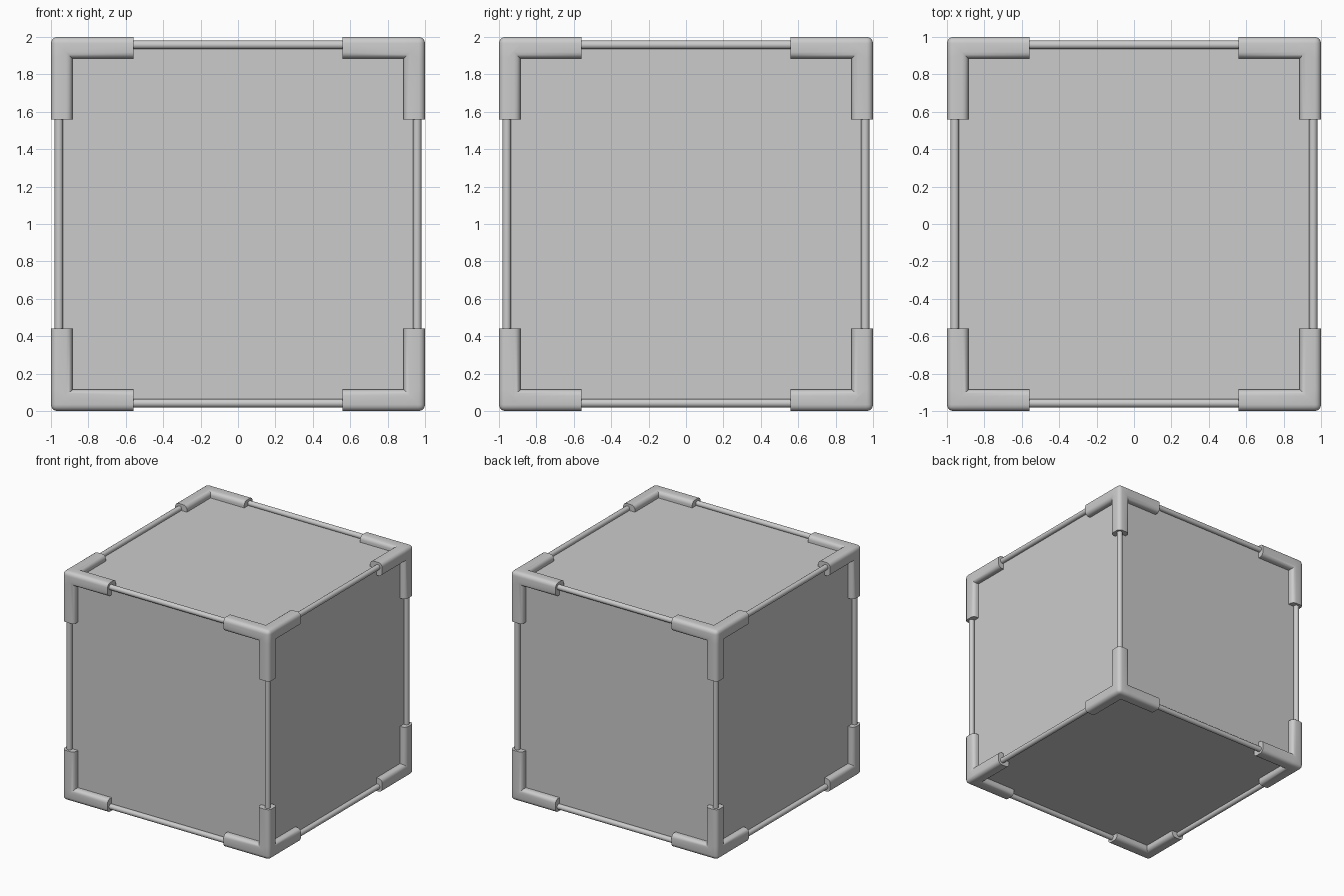
import bpy, bmesh, math
from mathutils import Vector

if "Cube" in bpy.data.objects:
    bpy.data.objects.remove(bpy.data.objects["Cube"])

C = Vector((0, 0, 1))          # centre of the cube
FACE, ROD, ROD_R = 0.945, 0.958, 0.023
WIDE, LONG, ROUND = 0.115, 0.44, 0.034


def box(name, lo, hi):
    bpy.ops.mesh.primitive_cube_add(size=1, location=(Vector(lo) + Vector(hi)) / 2)
    ob = bpy.context.object
    ob.name = name
    ob.scale = [abs(b - a) for a, b in zip(lo, hi)]
    bpy.ops.object.transform_apply(location=True, rotation=True, scale=True)
    return ob


def smooth(ob, angle):
    bpy.ops.object.select_all(action='DESELECT')
    ob.select_set(True)
    bpy.context.view_layer.objects.active = ob
    bpy.ops.object.shade_smooth_by_angle(angle=math.radians(angle))


# Main cube
box("cube_body", C - Vector((FACE,) * 3), C + Vector((FACE,) * 3))

# Thin rods along the twelve edges
for axis, rot in enumerate([(0, math.pi / 2, 0), (math.pi / 2, 0, 0), (0, 0, 0)]):
    for a in (-ROD, ROD):
        for b in (-ROD, ROD):
            p = [a, b]
            p.insert(axis, 0)
            bpy.ops.mesh.primitive_cylinder_add(vertices=16, radius=ROD_R, depth=1.9,
                                                location=C + Vector(p), rotation=rot)
            rod = bpy.context.object
            rod.name = "edge_rod_" + "xyz"[axis]
            smooth(rod, 40)


# Corner guard: a small corner block with three arms extruded from it
def corner_guard(signs):
    bm = bmesh.new()
    bmesh.ops.create_cube(bm, size=WIDE)
    bmesh.ops.translate(bm, verts=bm.verts, vec=(1 - WIDE / 2,) * 3)
    tips = []
    for axis in range(3):
        bm.faces.ensure_lookup_table()
        face = next(f for f in bm.faces if f.normal[axis] < -0.9
                    and abs(f.calc_center_median()[axis] - (1 - WIDE)) < 1e-4)
        new = bmesh.ops.extrude_discrete_faces(bm, faces=[face])["faces"][0]
        move = Vector((0, 0, 0))
        move[axis] = WIDE - LONG
        bmesh.ops.translate(bm, verts=new.verts[:], vec=move)
        tips.append(new)
    bmesh.ops.remove_doubles(bm, verts=bm.verts, dist=1e-5)
    # Round the long convex edges, leaving arm ends cut square
    tip_edges = {e for f in bm.faces for e in f.edges
                 if any(abs(v.co[i] - (1 - LONG)) < 1e-4 for v in e.verts for i in range(3))
                 and all(min(v.co) < 1 - LONG + 1e-4 for v in e.verts)}
    edges = [e for e in bm.edges if e not in tip_edges and len(e.link_faces) == 2
             and e.is_convex and e.calc_face_angle(0) > 0.5]
    bmesh.ops.bevel(bm, geom=edges, offset=ROUND, segments=4, profile=0.5,
                    affect='EDGES', clamp_overlap=True)
    for v in bm.verts:
        v.co = Vector([c * s for c, s in zip(v.co, signs)]) + C
    bmesh.ops.recalc_face_normals(bm, faces=bm.faces)
    me = bpy.data.meshes.new("corner_guard")
    bm.to_mesh(me)
    bm.free()
    ob = bpy.data.objects.new("corner_guard", me)
    bpy.context.collection.objects.link(ob)
    smooth(ob, 40)


for sx in (-1, 1):
    for sy in (-1, 1):
        for sz in (-1, 1):
            corner_guard((sx, sy, sz))
